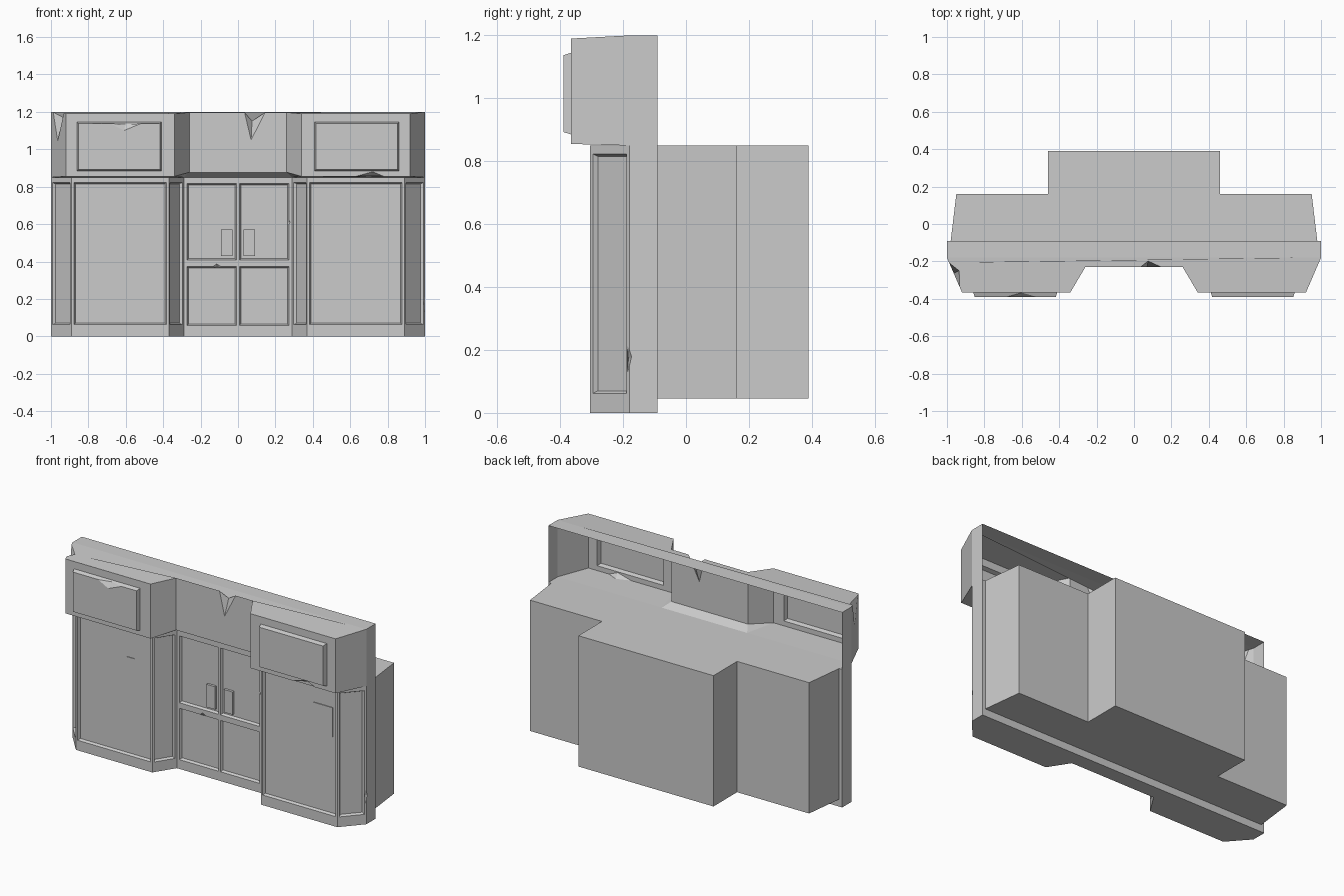
import bpy
import bmesh
from mathutils import Vector

if "Cube" in bpy.data.objects:
    bpy.data.objects.remove(bpy.data.objects["Cube"], do_unlink=True)

GREY = (0.6, 0.6, 0.6, 1.0)
grey = bpy.data.materials.new("plain grey")
grey.use_nodes = True
grey.diffuse_color = GREY
bsdf = next(n for n in grey.node_tree.nodes if n.type == 'BSDF_PRINCIPLED')
bsdf.inputs["Base Color"].default_value = GREY


def add_mesh(name, faces):
    """Object from polygons given as corner points, welded where they meet."""
    bm = bmesh.new()
    known = {}

    def vert(p):
        key = tuple(round(c, 4) for c in p)
        if key not in known:
            known[key] = bm.verts.new(key)
        return known[key]

    for face in faces:
        bm.faces.new([vert(p) for p in face])
    bmesh.ops.recalc_face_normals(bm, faces=bm.faces[:])
    mesh = bpy.data.meshes.new(name)
    bm.to_mesh(mesh)
    bm.free()
    mesh.materials.append(grey)
    obj = bpy.data.objects.new(name, mesh)
    bpy.context.collection.objects.link(obj)
    return obj


def loft(low, high):
    """Closed solid between two matching rings."""
    n = len(low)
    sides = [[low[i], low[(i + 1) % n], high[(i + 1) % n], high[i]] for i in range(n)]
    return [low[::-1], high] + sides


def prism(name, plan, z0, z1):
    return add_mesh(name, loft([(x, y, z0) for x, y in plan],
                               [(x, y, z1) for x, y in plan]))


def mirrored(half):
    """Complete a left-to-right outline from its -x half."""
    return half + [(-x, y) for x, y in reversed(half)]


def cut(obj, cutter):
    cutter.hide_render = True
    mod = obj.modifiers.new("cut", 'BOOLEAN')
    mod.operation = 'DIFFERENCE'
    mod.solver = 'EXACT'
    mod.object = cutter
    bpy.context.view_layer.objects.active = obj
    bpy.ops.object.modifier_apply(modifier=mod.name)
    bpy.data.objects.remove(cutter, do_unlink=True)


# Building volume behind the shopfront
prism("building_body", mirrored([(-0.98, -0.09), (-0.95, 0.16), (-0.46, 0.16), (-0.46, 0.39)]),
      0.045, 0.85)

# Shopfront with two bays and a door recess
front = mirrored([(-1, -0.09), (-1, -0.18), (-0.89, -0.305), (-0.37, -0.305), (-0.29, -0.18)])
shopfront = prism("shopfront", front, 0, 0.85)

DEPTH, BEVEL = 0.015, 0.008


def recess(a, b, u0, u1, z0, z1):
    """Tapered cutter let into the wall a-b, u measured from a."""
    a, b = Vector((*a, 0)), Vector((*b, 0))
    along = (b - a).normalized()
    out = Vector((along.y, -along.x, 0))

    def ring(d):
        g = BEVEL * (d + DEPTH) / DEPTH
        corners = [(u0 - g, z0 - g), (u1 + g, z0 - g), (u1 + g, z1 + g), (u0 - g, z1 + g)]
        return [tuple(a + along * u + out * d + Vector((0, 0, z))) for u, z in corners]

    return loft(ring(-DEPTH), ring(0.001))


cutters = []
for a, b in zip(front[1:-2], front[2:-1]):
    length = (Vector(b) - Vector(a)).length
    if a[0] * b[0] < 0:
        # Door leaves: lower and upper pane each side
        mid = length / 2
        for u0, u1 in ((0.025, mid - 0.015), (mid + 0.015, length - 0.025)):
            cutters += recess(a, b, u0, u1, 0.065, 0.365)
            cutters += recess(a, b, u0, u1, 0.415, 0.81)
    else:
        cutters += recess(a, b, 0.02, length - 0.02, 0.07, 0.815)
cut(shopfront, add_mesh("recess_cutter", cutters))

# Chips knocked out of the door rail, door frame and bay edge
chips = [
    [(-0.16, -0.19, 0.366), (-0.06, -0.19, 0.366), (-0.12, -0.19, 0.403), (-0.11, -0.168, 0.37)],
    [(0.266, -0.19, 0.57), (0.266, -0.19, 0.65), (0.287, -0.19, 0.61), (0.27, -0.168, 0.61)],
    [(1.003, -0.188, 0.11), (1.003, -0.188, 0.23), (1.003, -0.172, 0.18), (0.97, -0.183, 0.17)],
]
tetras = [[c[i], c[j], c[k]] for c in chips
          for i, j, k in ((0, 1, 2), (0, 1, 3), (1, 2, 3), (0, 2, 3))]
cut(shopfront, add_mesh("chip_cutter", tetras))


# Plates on the bay panels and door handles
def plate(name, x0, x1, z0, z1, back, front_y):
    prism(name, [(x0, front_y), (x1, front_y), (x1, back), (x0, back)], z0, z1)


plate("right_wall_plate", -0.55, -0.50, 0.59, 0.66, -0.288, -0.294)
plate("left_wall_plate", 0.72, 0.85, 0.54, 0.72, -0.288, -0.295)
plate("right_door_handle", -0.09, -0.03, 0.43, 0.57, -0.163, -0.18)
plate("left_door_handle", 0.03, 0.09, 0.43, 0.57, -0.163, -0.18)

# Sign fascia: a thin shell, open at the back
BACK, EDGE, FACE, MIDDLE = -0.09, -0.18, -0.365, -0.23
faces = []


def top(x, y):
    return (x, y, 1.2 - 0.01 * max(0, EDGE - y) / (EDGE - FACE))


def low(x, y):
    return (x, y, {FACE: 0.855, MIDDLE: 0.877}.get(y, 0.85))


def wall(a, b):
    faces.append([low(*a), low(*b), top(*b), top(*a)])


def dent(n0, tip, n1, pit):
    """Chipped edge: two pit facets, returns the edge on wall and on cap."""
    faces.extend([[n0, tip, pit], [tip, n1, pit]])
    return [n0, tip, n1], [n0, pit, n1]


def between(a, b, f):
    return tuple(Vector(a).lerp(Vector(b), f))


fascia = mirrored([(-1, EDGE), (-0.92, FACE), (-0.34, FACE), (-0.26, MIDDLE)])
roof = []
for i, (a, b) in enumerate(zip(fascia, fascia[1:])):
    roof.append(top(*a))
    ta, tb = top(*a), top(*b)
    if i == 0:
        # Chipped corner
        tip = between(between(ta, tb, 0.45), between(low(*a), low(*b), 0.45), 0.44)
        on_wall, on_cap = dent(between(ta, tb, 0.15), tip, between(ta, tb, 0.85),
                               (-0.935, -0.25, 1.17))
    elif i == 3:
        # Chipped middle
        on_wall, on_cap = dent((0.035, MIDDLE, ta[2]), (0.07, MIDDLE, 1.05),
                               (0.145, MIDDLE, ta[2]), (0.075, -0.198, 1.15))
    elif i in (1, 5):
        continue
    else:
        wall(a, b)
        continue
    faces.append([low(*a), low(*b), tb] + on_wall[::-1] + [ta])
    roof += on_cap
roof.append(top(*fascia[-1]))
faces.append(roof)
faces.append([(-1, BACK, 1.2), (-1, EDGE, 1.2), (1, EDGE, 1.2), (1, BACK, 1.2)])

for s in (-1, 1):
    wall((s, BACK), (s, EDGE))
    # Raised sign panel
    inner, outer = (0.34 * s, FACE), (0.92 * s, FACE)
    frame = [low(*inner), low(*outer), top(*outer), top(*inner)]
    xs, zs = (0.41, 0.86), (0.885, 1.145)

    def panel(g, y):
        return [(s * (xs[0] + g), y, zs[0] + g), (s * (xs[1] - g), y, zs[0] + g),
                (s * (xs[1] - g), y, zs[1] - g), (s * (xs[0] + g), y, zs[1] - g)]

    base, face = panel(0, FACE), panel(0.008, -0.39)
    soffit_edge, frame_edge, bevel_edge, face_edge = [], [], [], []
    if s > 0:
        frame_edge, soffit_edge = dent((0.63, FACE, 0.855), (0.72, FACE, 0.88),
                                       (0.78, FACE, 0.855), (0.71, -0.33, 0.858))
    else:
        z = face[2][2]
        face_edge, bevel_edge = dent((-0.68, -0.39, z), (-0.61, -0.39, 1.10),
                                     (-0.52, -0.39, z), (-0.6, -0.367, 1.135))
    for i in range(4):
        j = (i + 1) % 4
        faces.append([frame[i]] + (frame_edge if i == 0 else []) + [frame[j], base[j], base[i]])
        faces.append([base[i], base[j], face[j]] + (bevel_edge[::-1] if i == 2 and s > 0
                                                    else bevel_edge if i == 2 else [])[::-1][::-1]
                     [::-1] + [face[i]] if i == 2 else [base[i], base[j], face[j], face[i]])
    faces.append(face[:3] + face_edge + face[3:])
    # Soffit under the wing and the recess corner
    notch, mid = (0.29 * s, EDGE, 0.85), low(0.26 * s, MIDDLE)
    faces.append([(s, EDGE, 0.85), notch, frame[0]] + soffit_edge + [frame[1]])
    faces.append([notch, frame[0], mid])
faces.append([(-0.29, EDGE, 0.85), low(-0.26, MIDDLE), low(0.26, MIDDLE), (0.29, EDGE, 0.85)])
add_mesh("sign_fascia", faces)
